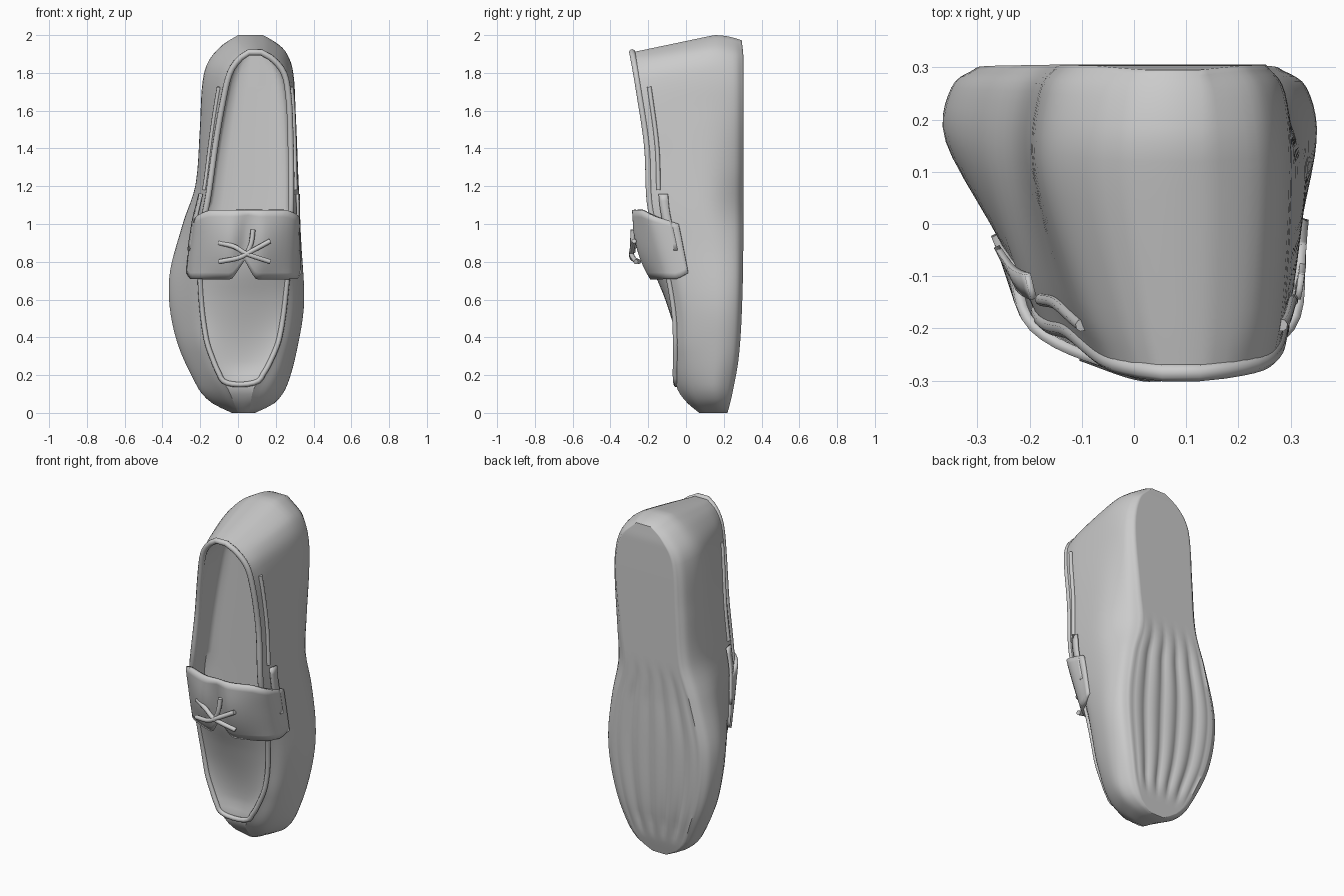
import bpy, bmesh, math
from mathutils import Vector

if "Cube" in bpy.data.objects:
    bpy.data.objects.remove(bpy.data.objects["Cube"])

# ---- profiles along the shoe: (height from toe, value) ----
MAX_L = [(0,-.03),(.05,-.13),(.13,-.205),(.4,-.325),(.7,-.36),(1,-.29),(1.2,-.225),(1.5,-.2),(1.75,-.185),(1.86,-.155),(1.95,-.08),(2,.0)]
MAX_R = [(0,.09),(.05,.19),(.15,.26),(.4,.325),(.6,.35),(.9,.335),(1.2,.32),(1.6,.305),(1.82,.29),(1.92,.25),(1.97,.19),(2,.13)]
SOLE_R = [(0,.07),(.05,.16),(.15,.22),(.4,.29),(.65,.315),(.9,.28),(1.1,.22),(1.3,.24),(1.7,.28),(1.9,.235),(2,.13)]
RIM_L = [(0,.0),(.12,-.05),(.17,-.08),(.25,-.12),(.4,-.17),(.7,-.2),(1,-.19),(1.15,-.165),(1.4,-.13),(1.65,-.09),(1.85,-.05),(1.95,0),(2,.05)]
RIM_R = [(0,.06),(.12,.08),(.17,.11),(.25,.16),(.4,.22),(.7,.26),(1,.285),(1.2,.29),(1.5,.285),(1.7,.275),(1.85,.25),(1.95,.19),(2,.13)]
RIM_Y = [(0,.08),(.06,.0),(.14,-.05),(.3,-.055),(.5,-.06),(.7,-.09),(.9,-.14),(1.1,-.19),(1.4,-.205),(1.7,-.245),(2,-.285)]
VAMP_Y = [(0,.07),(.06,.0),(.14,-.045),(.25,-.03),(.4,-.05),(.6,-.11),(.75,-.17),(.9,-.21),(1.08,-.25)]
SOLE_Y = [(0,.22),(.1,.245),(.3,.28),(.6,.298),(1,.304),(1.9,.304),(2,.295)]


def val(keys, s):
    """Smooth interpolation of a profile."""
    n = len(keys)
    def slope(i):
        a, b = keys[max(i-1, 0)], keys[min(i+1, n-1)]
        return (b[1]-a[1]) / (b[0]-a[0])
    s = min(max(s, keys[0][0]), keys[-1][0])
    i = next(k for k in range(n-1) if s <= keys[k+1][0])
    (x0, y0), (x1, y1) = keys[i], keys[i+1]
    h = x1-x0
    t = (s-x0)/h
    return ((2*t**3-3*t*t+1)*y0 + (t**3-2*t*t+t)*h*slope(i)
            + (3*t*t-2*t**3)*y1 + (t**3-t*t)*h*slope(i+1))


def spline(pts, n):
    """Catmull-Rom curve through points, n samples per span."""
    p = [Vector(q) for q in pts]
    p = [2*p[0]-p[1]] + p + [2*p[-1]-p[-2]]
    out = []
    for i in range(1, len(p)-2):
        a, b, c, d = p[i-1:i+3]
        for k in range(n):
            t = k/n
            out.append(.5*(2*b + (c-a)*t + (2*a-5*b+4*c-d)*t*t + (3*b-a-3*c+d)*t**3))
    return out + [p[-2]]


def place(x, y, s):
    """The back of the heel leans: it drops toward the collar and a little at the sole."""
    t = min(max((s-1.4)/.6, 0), 1)
    drop = .09*(.15-y)/.43 if y < .15 else .03*((y-.15)/.15)**2
    return Vector((x, y, s - t*t*drop))


def loft(name, rows, caps=False, thick=0, angle=50):
    """Skin over rows of points; caps fan each end across from side to side."""
    bm = bmesh.new()
    vs = [[bm.verts.new(p) for p in r] for r in rows]
    for a, b in zip(vs, vs[1:]):
        for i in range(len(a)-1):
            bm.faces.new((a[i], a[i+1], b[i+1], b[i]))
    if caps:
        for r in (vs[0], vs[-1]):
            n = len(r)
            for i in range(n//2):
                quad = dict.fromkeys((r[i], r[i+1], r[n-2-i], r[n-1-i]))
                if len(quad) > 2:
                    bm.faces.new(list(quad))
    bmesh.ops.recalc_face_normals(bm, faces=bm.faces)
    me = bpy.data.meshes.new(name)
    bm.to_mesh(me)
    bm.free()
    ob = bpy.data.objects.new(name, me)
    bpy.context.collection.objects.link(ob)
    if thick:
        m = ob.modifiers.new("thickness", 'SOLIDIFY')
        m.thickness, m.offset = thick, 0
    bpy.context.view_layer.objects.active = ob
    bpy.ops.object.select_all(action='DESELECT')
    ob.select_set(True)
    bpy.ops.object.shade_smooth_by_angle(angle=math.radians(angle))


def tube(name, pts, r, smooth=6):
    cu = bpy.data.curves.new(name, 'CURVE')
    cu.dimensions, cu.bevel_depth, cu.bevel_resolution, cu.use_fill_caps = '3D', r, 2, True
    pts = spline(pts, smooth) if smooth else pts
    sp = cu.splines.new('POLY')
    sp.points.add(len(pts)-1)
    for q, p in zip(sp.points, pts):
        q.co = (*p, 1)
    bpy.context.collection.objects.link(bpy.data.objects.new(name, cu))


def steps(a, b, n):
    return [a + (b-a)*i/n for i in range(n+1)]


def side(s, mx, sx, rx, bulge):
    """One side wall from rim down to sole edge."""
    yr, ys = val(RIM_Y, s), val(SOLE_Y, s)
    h, c = ys-yr, (val(MAX_L, s)+val(MAX_R, s))/2
    return spline([(rx, yr), (rx+(mx-rx)*bulge, yr+.2*h), (mx, yr+.63*h),
                   (sx+(mx-sx)*.45, ys-.1*h), (sx+(c-sx)*.12, ys)], 5)


def walls(s):
    ml = val(MAX_L, s)
    return (side(s, ml, ml+.02*min(1, s*4), val(RIM_L, s), .4),
            side(s, val(MAX_R, s), val(SOLE_R, s), val(RIM_R, s), .6))


# ---- outer shell with ribbed forefoot sole ----
def shell_row(s):
    left, right = walls(s)
    fade = min(max((s-.1)/.1, 0), max(0, (1.15-s)/.2), 1)
    a, b = left[-1], right[-1]
    sole = []
    for i in range(1, 30):
        p = a.lerp(b, i/30)
        sole.append((p.x, p.y - .015*fade*(1-abs(math.sin(5*math.pi*i/30)))))
    ring = [tuple(p) for p in left] + sole + [tuple(p) for p in right[::-1]]
    return [place(x, y, s) for x, y in ring]

loft("shell_and_sole", [shell_row(s) for s in steps(0, .2, 8)[:-1] + steps(.2, 1.8, 40)[:-1] + steps(1.8, 2, 12)],
     True, angle=60)


# ---- vamp panel on top of the toes ----
def vamp_row(s):
    xl, xr, yr, yv = val(RIM_L, s), val(RIM_R, s), val(RIM_Y, s), val(VAMP_Y, s)
    return [place(xl+(xr-xl)*u, yr+(yv-yr)*math.sin(math.pi*u)**.8, s) for u in steps(0, 1, 12)]

loft("vamp", [vamp_row(s) for s in steps(0, .2, 8)[:-1] + steps(.2, 1.06, 24)])


# ---- stitched ridge around the vamp ----
def rim(keys, s, inset=0.0):
    return place(val(keys, s)+inset, val(RIM_Y, s), s)

ridge_s = steps(.17, .75, 16)
tube("vamp_ridge", [rim(RIM_L, s) for s in ridge_s[::-1]] + [Vector((-.03, -.052, .152)), Vector((.05, -.052, .152))]
     + [rim(RIM_R, s) for s in ridge_s], .014, 2)


# ---- inner lining with a shallow insole ----
def lining_row(s):
    xl, xr, yr = val(RIM_L, s)+.02, val(RIM_R, s)-.02, val(RIM_Y, s)
    f = -.05
    return [place(p.x, p.y, s) for p in
            spline([(xl, yr), (xl+.003, (yr+f)/2), (xl+.02, f-.01), ((xl+xr)/2, f),
                    (xr-.02, f-.01), (xr-.003, (yr+f)/2), (xr, yr)], 3)]

loft("lining", [lining_row(s) for s in steps(.95, 1.98, 26)], True)

# ---- rolled collar around the opening ----
collar_s = steps(1.0, 2.0, 26)
tube("collar", [rim(RIM_L, s, .008) for s in collar_s] + [rim(RIM_R, s, -.008) for s in collar_s[::-1]], .017, 0)


# ---- saddle flap across the instep ----
def saddle_col(u):
    mid = 1-abs(2*u-1)
    low = .71 + .1*max(0, 1-abs(u-.5)/.12) + .03*max(0, 1-mid/.15)
    top = 1.0 + .075*min(1, mid*2.2)
    col = []
    for s in steps(low, top, 10):
        yr, yv = val(RIM_Y, s), val(VAMP_Y, s)
        left, right = walls(s)
        xl, xr = val(RIM_L, s), val(RIM_R, s)
        puff = .025*math.sin(math.pi*(s-low)/(top-low))
        keys = [(left[5].x-.002, left[5].y), (xl-.01, yr-.015), (xl*.6+xr*.4-.05, yv-.02-puff),
                ((xl+xr)/2, yv-.025), (xl*.4+xr*.6+.05, yv-.02-puff), (xr+.012, yr-.015),
                (right[6].x+.004, right[6].y)]
        p = spline(keys, 6)[round(u*36)]
        col.append(place(p.x, p.y, s))
    return col

loft("saddle", [saddle_col(i/36) for i in range(37)], thick=.02)

# ---- knotted bow ----
for i, path in enumerate([
        [(-.1, -.25, .8), (0, -.285, .82), (.06, -.288, .85), (.17, -.275, .91)],
        [(-.1, -.24, .9), (-.02, -.275, .88), (.05, -.288, .84), (.17, -.265, .8)],
        [(.05, -.28, .85), (.07, -.283, .9), (.08, -.28, .97)]]):
    tube(f"bow_lace_{i+1}", path, .013)


# ---- side laces and straps lying on the quarters ----
def on_wall(which, s, index, out):
    p = walls(s)[which][index]
    return place(p.x + (out if which else -out), p.y, s)

for which, label in ((0, "left"), (1, "right")):
    tube(f"{label}_back_lace", [on_wall(which, s, 3, .002) for s in steps(1.18, 1.75, 8)], .012)
    loft(f"{label}_strap", [[on_wall(which, s, i, .012) for i in (3, 4, 5)]
                            for s in steps(.86, 1.16, 8)], thick=.012)
